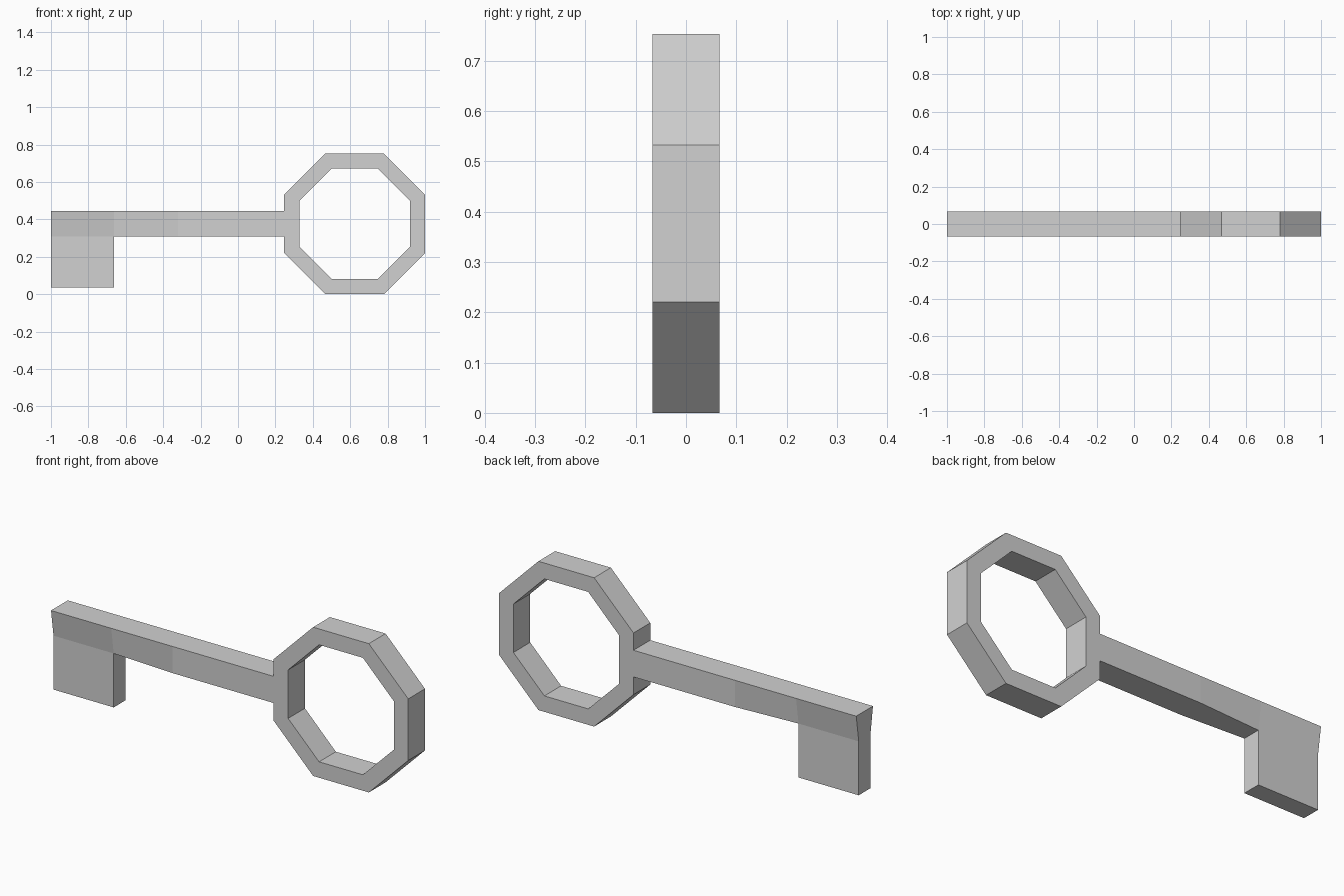
import bpy, bmesh, math

cube = bpy.data.objects.get("Cube")
if cube:
    bpy.data.objects.remove(cube, do_unlink=True)

metal = bpy.data.materials.new("light_grey")
metal.use_nodes = True
GREY = (0.64, 0.64, 0.64, 1)
metal.diffuse_color = GREY
metal.node_tree.nodes["Principled BSDF"].inputs["Base Color"].default_value = GREY

HALF = 0.067              # half thickness of ring and shaft
THIN = 0.047              # half thickness of the bit
TOP, BOTTOM = 0.445, 0.31  # shaft heights


def loft(name, sections, closed=False):
    """Skin a row of four-cornered sections, capped or joined in a loop."""
    bm = bmesh.new()
    rows = [[bm.verts.new(p) for p in s] for s in sections]
    pairs = list(zip(rows, rows[1:]))
    if closed:
        pairs.append((rows[-1], rows[0]))
    else:
        bm.faces.new(rows[0])
        bm.faces.new(rows[-1])
    for a, b in pairs:
        for i in range(4):
            j = (i + 1) % 4
            bm.faces.new((a[i], a[j], b[j], b[i]))
    bmesh.ops.recalc_face_normals(bm, faces=bm.faces)
    mesh = bpy.data.meshes.new(name)
    bm.to_mesh(mesh)
    bm.free()
    mesh.materials.append(metal)
    obj = bpy.data.objects.new(name, mesh)
    bpy.context.collection.objects.link(obj)
    return obj


def slab(x, low, high, z0, z1):
    """Upright section at x, with half thickness low at z0 and high at z1."""
    return [(x, -low, z0), (x, low, z0), (x, high, z1), (x, -high, z1)]


# Octagonal ring handle
CX, CZ, OUTER, INNER = 0.6235, 0.3765, 0.3765, 0.296
ring = []
for i in range(8):
    a = math.radians(45 * i + 22.5)
    section = []
    for apothem, y in ((OUTER, -HALF), (OUTER, HALF), (INNER, HALF), (INNER, -HALF)):
        r = apothem / math.cos(math.pi / 8)
        section.append((CX + r * math.cos(a), y, CZ + r * math.sin(a)))
    ring.append(section)
loft("ring_handle", ring, closed=True)

# Shaft, its lower edge narrowing towards the bit
stations = ((-1, THIN), (-0.663, THIN), (-0.32, HALF), (CX - OUTER, HALF))
loft("shaft", [slab(x, low, HALF, BOTTOM, TOP) for x, low in stations])

# Bit hanging below the end of the shaft
loft("bit", [slab(x, THIN, THIN, 0.037, BOTTOM) for x in (-1, -0.663)])
